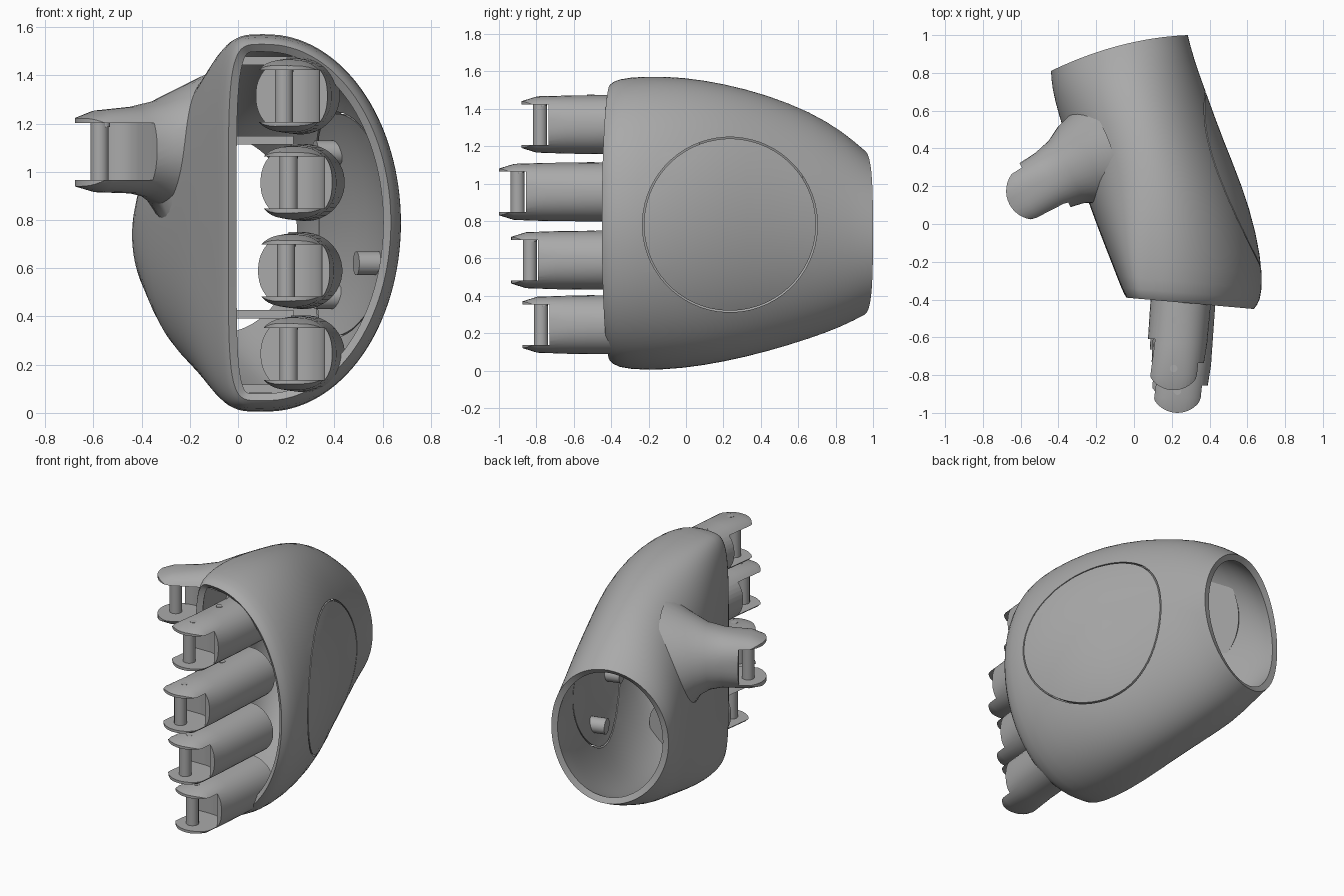
import bpy, bmesh, math
from mathutils import Matrix, Vector

if "Cube" in bpy.data.objects:
    bpy.data.objects.remove(bpy.data.objects["Cube"])

grey = bpy.data.materials.new("plain grey")
grey.use_nodes = True
GREY = (0.4, 0.4, 0.4, 1)
grey.diffuse_color = GREY
grey.node_tree.nodes["Principled BSDF"].inputs["Base Color"].default_value = GREY


def make(name, bm):
    bmesh.ops.recalc_face_normals(bm, faces=bm.faces)
    me = bpy.data.meshes.new(name)
    bm.to_mesh(me)
    bm.free()
    me.materials.append(grey)
    ob = bpy.data.objects.new(name, me)
    bpy.context.collection.objects.link(ob)
    return ob


def loft(name, rings, caps=True):
    bm = bmesh.new()
    loops = [[bm.verts.new(p) for p in ring] for ring in rings]
    n = len(loops[0])
    for a, b in zip(loops, loops[1:]):
        for i in range(n):
            j = (i + 1) % n
            bm.faces.new((a[i], a[j], b[j], b[i]))
    if caps:
        bm.faces.new(loops[0])
        bm.faces.new(loops[-1])
    else:
        bmesh.ops.remove_doubles(bm, verts=bm.verts, dist=0.0001)
    return make(name, bm)


def power(v, e):
    return math.copysign(abs(v) ** e, v)


def oval(c, u, v, sq=2, n=40):
    """Ring around c with half axes u and v; sq above 2 makes it squarer."""
    c, u, v = Vector(c), Vector(u), Vector(v)
    return [c + u * power(math.cos(a), 2 / sq) + v * power(math.sin(a), 2 / sq)
            for a in (2 * math.pi * (i + 0.5) / n for i in range(n))]


def prism(name, profile, half, matrix):
    rings = [[matrix @ Vector((x, y, z)) for x, y in profile] for z in (-half, half)]
    return loft(name, rings)


def bake(ob):
    bpy.context.view_layer.update()
    dg = bpy.context.evaluated_depsgraph_get()
    me = bpy.data.meshes.new_from_object(ob.evaluated_get(dg))
    ob.modifiers.clear()
    ob.data = me


def boolean(ob, cutter, op):
    m = ob.modifiers.new("cut", "BOOLEAN")
    m.operation, m.object, m.solver = op, cutter, "EXACT"
    bake(ob)
    bpy.data.objects.remove(cutter)


def smooth(ob, angle=35):
    bpy.ops.object.select_all(action="DESELECT")
    ob.select_set(True)
    bpy.context.view_layer.objects.active = ob
    bpy.ops.object.shade_smooth_by_angle(angle=math.radians(angle))


def rod(name, a, b, r):
    a, b = Vector(a), Vector(b)
    q = (b - a).to_track_quat("Z", "Y")
    u, v = q @ Vector((r, 0, 0)), q @ Vector((0, r, 0))
    smooth(loft(name, [oval(a, u, v, n=16), oval(b, u, v, n=16)]))


def box(name, c, size):
    bm = bmesh.new()
    bmesh.ops.create_cube(bm, size=1, matrix=Matrix.Translation(c) @ Matrix.Diagonal((*size, 1)))
    return make(name, bm)


def arc(r, start, end, n=20):
    return [(r * math.cos(t), r * math.sin(t))
            for t in (math.radians(start + (end - start) * i / n) for i in range(n + 1))]


def knuckle(ob, name, m, r, slot, bend):
    """Round the tip, cut the hinge slot and add the pin.
    Local -y points to the tip; the slot is deeper on the side it bends to."""
    tip = [(-1, 1.5), (-1, 0)] + arc(r, 180, 360) + [(1, 0), (1, 1.5)]
    boolean(ob, prism("tip_cutter", tip, 1, m), "INTERSECT")
    depth = 0.128
    gap = [(1, -0.5), (1, depth - 0.02)] + arc(depth, 90, 180) + [(-1, 0), (-1, -0.5)]
    gap = [(x * bend, y) for x, y in gap]
    boolean(ob, prism("slot_cutter", gap, slot, m), "DIFFERENCE")
    smooth(ob)
    rod(name + "_pin", m @ Vector((-0.02, -0.045, -slot - 0.02)),
        m @ Vector((-0.02, -0.045, slot + 0.02)), 0.038)
    rod(name + "_pin_head", m @ Vector((0, -0.03, 0.1)), m @ Vector((0, -0.03, 0.152)), 0.02)


# Palm shell: slanted sections from the finger opening to the wrist
# y left, y right, x left, x right, x of crown, left squareness, z low, z high
SECTIONS = [
    (-0.39, -0.45, -0.04, 0.635, 0.12, 5, 0.05, 1.53),
    (-0.36, -0.41, -0.06, 0.67, 0.12, 5, 0.015, 1.56),
    (-0.2, -0.28, -0.12, 0.685, 0.12, 4, 0, 1.575),
    (0, -0.05, -0.2, 0.65, 0.12, 2.9, 0.01, 1.57),
    (0.2, 0.2, -0.27, 0.575, 0.11, 2.3, 0.045, 1.535),
    (0.4, 0.45, -0.34, 0.47, 0.06, 2, 0.1, 1.475),
    (0.58, 0.7, -0.4, 0.38, 0, 2, 0.17, 1.385),
    (0.72, 0.88, -0.435, 0.315, -0.05, 2, 0.235, 1.28),
    (0.81, 1.0, -0.44, 0.285, -0.08, 2, 0.295, 1.18),
]


def section(yl, yr, xl, xr, cx, sq, z0, z1, n=64):
    ring = []
    for i in range(n):
        a = 2 * math.pi * (i + 0.5) / n
        c, s = math.cos(a), math.sin(a)
        # the lower palm side is fuller, except at the wrist
        fuller = 0.5 if s < 0 and yl < 0.7 else 0
        e, w = (2 / (sq + fuller), cx - xl) if c < 0 else (1, xr - cx)
        x = cx + power(c, e) * w
        t = (x - xl) / (xr - xl)
        bow = 0.16 * max(0, yr) ** 2 * t * (1 - t)
        ring.append((x, yl + (yr - yl) * t + bow, (z0 + z1) / 2 + power(s, e) * (z1 - z0) / 2))
    return ring


shell = loft("palm_shell", [section(*s) for s in SECTIONS], caps=False)
sub = shell.modifiers.new("round", "SUBSURF")
sub.levels = sub.render_levels = 1
wall = shell.modifiers.new("wall", "SOLIDIFY")
wall.thickness, wall.offset = 0.04, -1
bake(shell)


# Round cover seam on the back of the hand
def hoop(x, r):
    return oval((x, 0.235, 0.78), (0, r, 0), (0, 0, r), n=64)


seam = loft("seam_cutter", [hoop(0.2, 0.468), hoop(1, 0.468), hoop(1, 0.46),
                            hoop(0.2, 0.46), hoop(0.2, 0.468)], caps=False)
boolean(shell, seam, "DIFFERENCE")
smooth(shell)

# Finger stubs: x, z, tip y
FINGERS = {"index": (0.22, 1.315, -0.88), "middle": (0.24, 0.955, -1.0),
           "ring": (0.23, 0.59, -0.935), "little": (0.24, 0.245, -0.875)}
for name, (x, z, tip) in FINGERS.items():
    rings = [oval((cx, y, z), (w, 0, 0), (0, 0, h), sq)
             for cx, y, w, h, sq in ((x + 0.04, -0.25, 0.163, 0.16, 2),
                                     (x + 0.01, tip + 0.25, 0.158, 0.156, 2.2),
                                     (x - 0.01, tip + 0.08, 0.15, 0.15, 2.7),
                                     (x - 0.02, tip - 0.01, 0.145, 0.122, 2.7))]
    finger = loft(name + "_finger", rings)
    knuckle(finger, name, Matrix.Translation((x - 0.01, tip + 0.145, z)), 0.145, 0.108, -1)
    rod(name + "_screw", (x, -0.51, z + 0.1), (x, -0.51, z + 0.16), 0.02)

# Thumb: flared horn on the palm side ending in the same hinge
side = Vector((-0.48, 0.87, 0))
rings = [oval(c, u, v, sq) for c, u, v, sq in (
    ((-0.2, 0.34, 1.1), (-0.075, 0.29, 0), (0.1, 0, 0.32), 2),
    ((-0.28, 0.315, 1.11), side * 0.235, (0.06, 0, 0.245), 2),
    ((-0.36, 0.275, 1.095), side * 0.19, (0.02, 0, 0.2), 2.1),
    ((-0.44, 0.23, 1.09), side * 0.17, (0, 0, 0.18), 2.3),
    ((-0.58, 0.15, 1.085), side * 0.16, (0, 0, 0.17), 2.7),
    ((-0.68, 0.1, 1.08), side * 0.15, (0, 0, 0.135), 2.7))]
thumb = loft("thumb", rings)
turn = Matrix.Rotation(math.atan2(-0.87, 0.48), 4, "Z")
knuckle(thumb, "thumb", Matrix.Translation((-0.525, 0.175, 1.085)) @ turn, 0.152, 0.118, 1)

# Inner ribs that carry the fingers, and bosses on the inside wall
for i, (z, width) in enumerate(((0.1, 0.3), (0.41, 0.24), (1.13, 0.24), (1.46, 0.25))):
    box(f"finger_rib_{i + 1}", (width / 2 - 0.01, -0.24, z), (width, 0.1, 0.035))
for i, (x, y, z) in enumerate(((0.55, 0.0, 0.62), (0.38, 0.4, 1.08), (0.38, 0.4, 0.48))):
    rod(f"wall_boss_{i + 1}", (x - 0.06, y - 0.03, z), (x + 0.045, y, z), 0.05)
